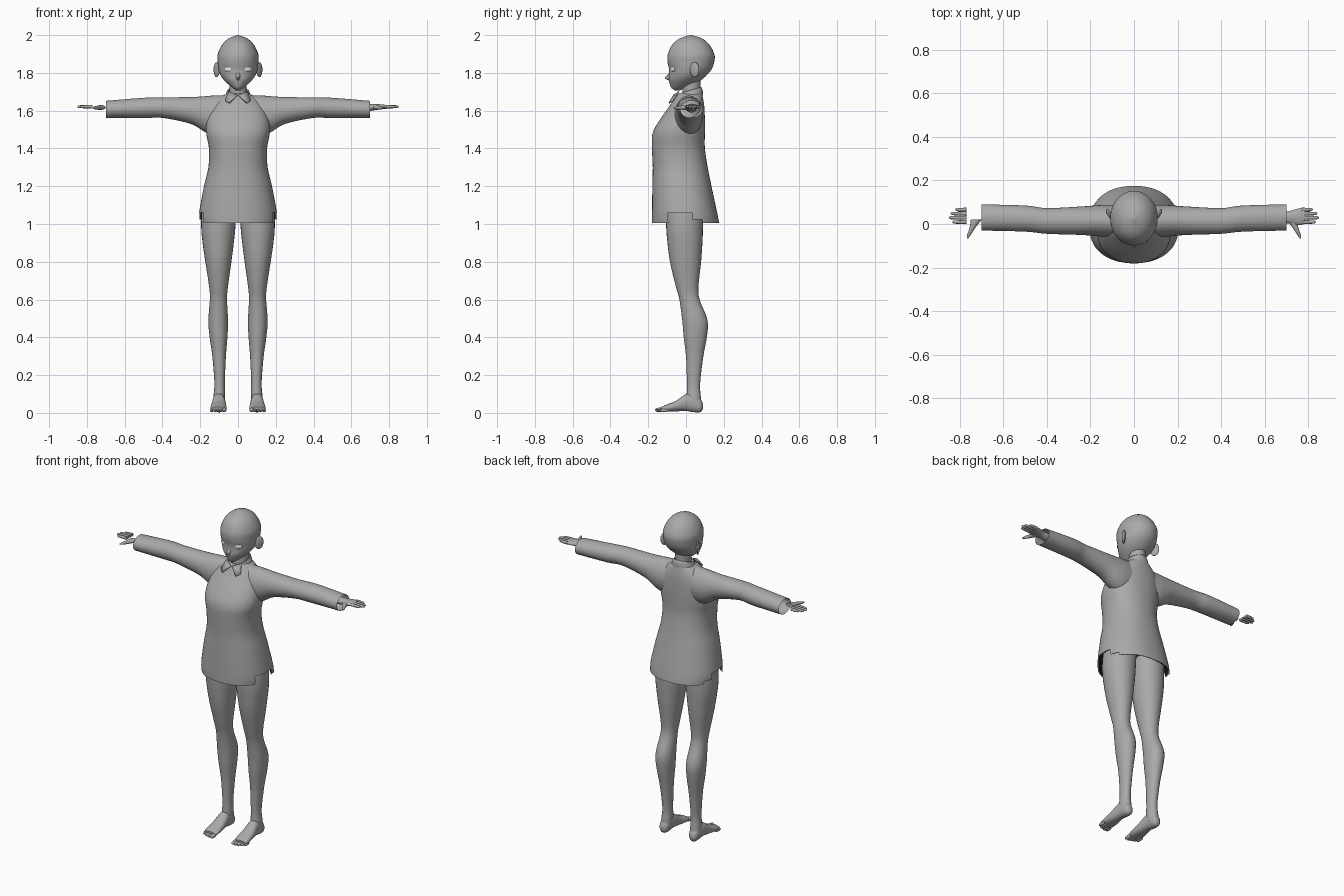
import bpy, bmesh
from math import cos, sin, pi, radians, copysign
from mathutils import Matrix, Vector

cube = bpy.data.objects.get("Cube")
if cube:
    bpy.data.objects.remove(cube, do_unlink=True)


def material(name, rgb):
    mat = bpy.data.materials.new(name)
    mat.use_nodes = True
    colour = (*rgb, 1)
    mat.diffuse_color = colour
    mat.node_tree.nodes["Principled BSDF"].inputs["Base Color"].default_value = colour
    return mat


GREY = material("plain grey", (0.4, 0.4, 0.4))
WHITE = material("eye white", (0.8, 0.8, 0.8))
DARK = material("dark lining", (0.01, 0.01, 0.012))


def finish(name, bm, mat=GREY, mirror=False):
    bmesh.ops.recalc_face_normals(bm, faces=bm.faces)
    mesh = bpy.data.meshes.new(name)
    bm.to_mesh(mesh)
    bm.free()
    mesh.materials.append(mat)
    obj = bpy.data.objects.new(name, mesh)
    bpy.context.collection.objects.link(obj)
    if mirror:
        obj.modifiers.new("mirror", "MIRROR").use_mirror_merge = False
    bpy.ops.object.select_all(action="DESELECT")
    obj.select_set(True)
    bpy.context.view_layer.objects.active = obj
    bpy.ops.object.shade_smooth_by_angle(angle=radians(50))
    return obj


def smooth_keys(keys, steps):
    """Spline through the key sections so the loft flows."""
    rows = []
    pts = [keys[0], *keys, keys[-1]]
    for i in range(len(keys) - 1):
        for s in range(steps):
            t = s / steps
            rows.append([
                b + t / 2 * (c - a + t * (2*a - 5*b + 4*c - d + t * (3*(b - c) + d - a)))
                for a, b, c, d in zip(*pts[i:i + 4])])
    return rows + [keys[-1]]


def loft(keys, axis="z", sides=32, power=2.0, steps=4, caps=True, tilt=0.0):
    """Each key: position on the axis, then low/high extents of the two other axes."""
    bm = bmesh.new()
    rings = []
    for t, lo_a, hi_a, lo_b, hi_b in smooth_keys(keys, steps):
        ring = []
        for k in range(sides):
            u = 2 * pi * k / sides
            ca, sb = [copysign(abs(v) ** (2 / power), v) for v in (cos(u), sin(u))]
            a = (lo_a + hi_a) / 2 + ca * (hi_a - lo_a) / 2
            b = (lo_b + hi_b) / 2 + sb * (hi_b - lo_b) / 2
            co = {"x": (t, a, b), "y": (a, t, b), "z": (a, b, t + tilt * b)}[axis]
            ring.append(bm.verts.new(co))
        rings.append(ring)
    for low, high in zip(rings, rings[1:]):
        for k in range(sides):
            n = (k + 1) % sides
            bm.faces.new((low[k], low[n], high[n], high[k]))
    if caps:
        bm.faces.new(rings[0])
        bm.faces.new(rings[-1])
    return bm


def ellipsoid(centre, size, turn=0.0):
    bm = bmesh.new()
    place = Matrix.Translation(centre) @ Matrix.Rotation(turn, 4, "Z")
    bmesh.ops.create_uvsphere(bm, u_segments=20, v_segments=12, radius=1,
                              matrix=place @ Matrix.Diagonal((*size, 1)))
    return bm


def cut_hem(bm):
    """Side vents of the shirt tail, with a ragged rear step."""
    def vent(face):
        c = face.calc_center_median()
        tall = -0.1 < c.y < 0.03 and c.z < 1.06
        short = 0.03 <= c.y < 0.085 and c.z < 1.03
        return abs(c.x) > 0.08 and (tall or short)
    bmesh.ops.delete(bm, geom=[f for f in bm.faces if vent(f)], context="FACES")
    return bm


# Shirt body: height, half width, front, back
body = [(1.005, .205, -.18, .175), (1.06, .206, -.18, .165), (1.2, .18, -.178, .135),
        (1.3, .157, -.176, .115), (1.4, .154, -.18, .1), (1.48, .168, -.177, .1),
        (1.55, .165, -.14, .1), (1.62, .14, -.09, .097), (1.665, .1, -.062, .09),
        (1.69, .06, -.045, .085)]
shirt = [(z, -w, w, f, b) for z, w, f, b in body]
finish("shirt_body", cut_hem(loft(shirt, sides=64, power=2.25, caps=False)))
inset = 0.006
lining = [(z, i + inset, j - inset, k + inset, m - inset) for z, i, j, k, m in shirt[:4]]
finish("shirt_lining", cut_hem(loft(lining, sides=64, power=2.25, caps=False)), DARK)

# Sleeves, open at the cuff
sleeve = [(.06, -.06, .085, 1.47, 1.682), (.13, -.06, .088, 1.47, 1.68),
          (.18, -.055, .085, 1.49, 1.676), (.25, -.05, .08, 1.53, 1.672),
          (.4, -.045, .073, 1.562, 1.67), (.5, -.035, .085, 1.56, 1.668),
          (.7, -.03, .09, 1.56, 1.652)]
finish("sleeve", loft(sleeve, "x", caps=False), mirror=True)

# Collar band and its folded points
band = [(1.655, -.075, .075, -.06, .09), (1.685, -.064, .064, -.05, .088),
        (1.702, -.055, .055, -.043, .08), (1.68, -.05, .05, -.038, .075)]
finish("collar_band", loft(band, caps=False, tilt=0.28))
bm = bmesh.new()
bm.faces.new([bm.verts.new(p) for p in ((.002, -.062, 1.68), (.05, -.035, 1.7),
                                        (.066, -.068, 1.65), (.045, -.088, 1.638))])
flap = finish("collar_point", bm, mirror=True)
flap.modifiers.new("thickness", "SOLIDIFY").thickness = 0.006

# Neck and head
neck = [(1.6, -.055, .055, -.03, .085), (1.68, -.045, .045, -.02, .075),
        (1.78, -.046, .046, -.022, .078)]
finish("neck", loft(neck))
skull = [(1.708, .012, -.06, -.03), (1.72, .028, -.077, .0), (1.74, .052, -.086, .045),
         (1.765, .077, -.092, .085), (1.79, .094, -.09, .112), (1.82, .104, -.09, .136),
         (1.86, .108, -.098, .15), (1.9, .107, -.096, .15), (1.95, .084, -.073, .123),
         (1.982, .05, -.034, .085), (2.0, .004, .02, .03)]
finish("head", loft([(z, -w, w, f, b) for z, w, f, b in skull], sides=40))
nose = [(-.111, -.002, .002, 1.772, 1.777), (-.1, -.008, .008, 1.764, 1.787),
        (-.08, -.016, .016, 1.755, 1.815)]
finish("nose", loft(nose, "y", sides=12))
finish("ear", ellipsoid((.113, .045, 1.817), (.01, .028, .04), radians(-30)), mirror=True)
finish("eye", ellipsoid((.05, -.07, 1.82), (.024, .009, .015), radians(24)), WHITE, True)

# Hands: palm, four fingers, thumb
palm = [(.66, .0, .058, 1.59, 1.637), (.71, .002, .058, 1.6, 1.636),
        (.75, -.006, .07, 1.606, 1.634), (.785, .0, .075, 1.61, 1.63)]
finish("palm", loft(palm, "x", sides=20))
for name, y, tip in (("index", .009, .835), ("middle", .029, .85),
                     ("ring", .048, .843), ("little", .066, .822)):
    finger = [(x, y - r, y + r, 1.621 - r, 1.621 + r)
              for x, r in ((.77, .009), (tip - .02, .008), (tip - .005, .006), (tip, .002))]
    finish(name + "_finger", loft(finger, "x", sides=12, steps=3), mirror=True)
thumb = [(.02, .70, .75, 1.604, 1.63), (-.02, .731, .756, 1.605, 1.627),
         (-.05, .75, .767, 1.607, 1.622), (-.066, .762, .768, 1.611, 1.617)]
finish("thumb", loft(thumb, "y", sides=12), mirror=True)

# Legs
leg = [(.04, .07, .132, .01, .085), (.09, .068, .13, .004, .078),
       (.16, .07, .125, .005, .075), (.3, .064, .136, .0, .092),
       (.4, .056, .15, -.012, .11), (.49, .053, .157, -.02, .114),
       (.6, .058, .149, -.035, .072), (.67, .053, .153, -.054, .066),
       (.8, .035, .173, -.085, .08), (.92, .02, .19, -.1, .088),
       (1.0, .013, .195, -.105, .09), (1.1, .012, .19, -.1, .095)]
finish("leg", loft(leg, power=2.1), mirror=True)

# Feet with toes
foot = [(-.13, .066, .142, .008, .032), (-.1, .06, .146, .006, .045),
        (-.05, .062, .142, .008, .066), (.0, .067, .135, .01, .1),
        (.04, .07, .132, .004, .1), (.075, .074, .128, .004, .075),
        (.09, .088, .114, .02, .048)]
finish("foot", loft(foot, "y", sides=24, power=2.2), mirror=True)
for i, name in enumerate(("big", "second", "third", "fourth", "little")):
    r = 0.012 if i == 0 else 0.009
    spot = Vector((.073 + i * .0165, -.138 + i * i * .0015, .004 + r))
    finish(name + "_toe", ellipsoid(spot, (r, .026, r)), mirror=True)
